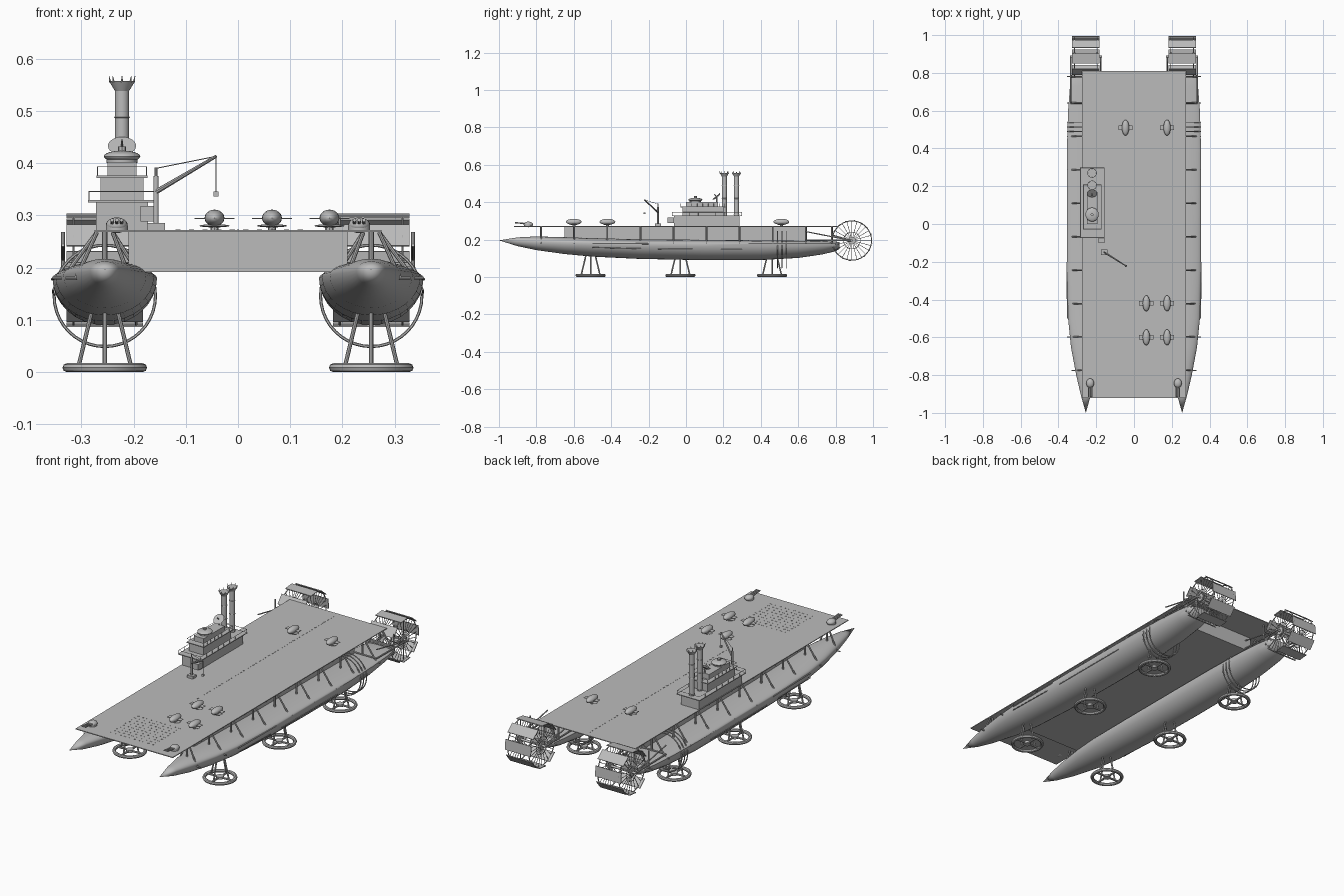
import bpy, bmesh, math
from mathutils import Matrix, Vector

cube = bpy.data.objects.get("Cube")
if cube:
    bpy.data.objects.remove(cube)

grey = bpy.data.materials.new("plain grey")
grey.use_nodes = True
COLOUR = (0.5, 0.5, 0.5, 1)
grey.diffuse_color = COLOUR
grey.node_tree.nodes["Principled BSDF"].inputs["Base Color"].default_value = COLOUR


class Part:
    """Collects simple solids, then becomes one named object."""

    def __init__(self, name):
        self.name, self.bm = name, bmesh.new()

    def box(self, lo, hi, turn=None):
        lo, hi = Vector(lo), Vector(hi)
        m = Matrix.Translation((lo + hi) / 2) @ Matrix.Diagonal((*(hi - lo), 1))
        bmesh.ops.create_cube(self.bm, size=1, matrix=turn @ m if turn else m)

    def rod(self, a, b, r, r2=None, n=8):
        a, b = Vector(a), Vector(b)
        m = Matrix.Translation((a + b) / 2) @ (b - a).to_track_quat("Z", "Y").to_matrix().to_4x4()
        bmesh.ops.create_cone(self.bm, cap_ends=True, segments=n, radius1=r,
                              radius2=r if r2 is None else r2, depth=(b - a).length, matrix=m)

    def ball(self, c, size):
        m = Matrix.Translation(c) @ Matrix.Diagonal((*size, 1))
        bmesh.ops.create_uvsphere(self.bm, u_segments=20, v_segments=12, radius=1, matrix=m)

    def ring(self, c, radius, tube, axis="Z", n=36, k=8):
        turn = {"Z": Matrix(), "X": Matrix.Rotation(math.pi / 2, 4, "Y"),
                "Y": Matrix.Rotation(math.pi / 2, 4, "X")}[axis]
        m = Matrix.Translation(c) @ turn
        loops = []
        for i in range(n):
            a = math.tau * i / n
            loops.append([])
            for j in range(k):
                b = math.tau * j / k
                d = radius + tube * math.cos(b)
                loops[-1].append(self.bm.verts.new(
                    m @ Vector((d * math.cos(a), d * math.sin(a), tube * math.sin(b)))))
        self.skin(loops + loops[:1])

    def skin(self, loops):
        for p, q in zip(loops, loops[1:]):
            for j in range(len(p)):
                k = (j + 1) % len(p)
                self.bm.faces.new((p[j], p[k], q[k], q[j]))

    def done(self):
        bmesh.ops.remove_doubles(self.bm, verts=self.bm.verts, dist=1e-5)
        bmesh.ops.recalc_face_normals(self.bm, faces=self.bm.faces)
        mesh = bpy.data.meshes.new(self.name)
        self.bm.to_mesh(mesh)
        self.bm.free()
        mesh.materials.append(grey)
        mesh.shade_smooth()
        mesh.set_sharp_from_angle(angle=math.radians(35))
        bpy.context.collection.objects.link(bpy.data.objects.new(self.name, mesh))


HULL_X, DECK_Z, AXLE_Y, AXLE_Z = 0.255, 0.272, 0.887, 0.195

# Deck plate with the deep box below it
p = Part("deck")
p.box((-0.275, -0.92, 0.268), (0.275, 0.81, DECK_Z))
p.box((-0.21, -0.65, 0.192), (0.21, 0.64, 0.27))
p.done()

# Small deck studs: centre line and front grid
p = Part("deck_studs")
for i in range(45):
    y = -0.33 + i * 0.025
    p.box((-0.002, y, DECK_Z), (0.002, y + 0.012, DECK_Z + 0.001))
for i in range(10):
    for j in range(10):
        x, y = -0.12 + i * 0.026, -0.86 + j * 0.024
        p.box((x, y, DECK_Z), (x + 0.01, y + 0.004, DECK_Z + 0.001))
p.done()

# Hull stations: y, half width, bottom, widest height, top
STATIONS = [(-1, 0, .196, .196, .196), (-.9, .028, .165, .194, .212), (-.8, .051, .144, .19, .217),
            (-.65, .079, .123, .186, .213), (-.5, .094, .109, .183, .208), (-.25, .1, .097, .18, .202),
            (.1, .1, .09, .18, .199), (.4, .1, .091, .18, .196), (.6, .094, .102, .18, .194),
            (.73, .084, .121, .18, .192), (.8, .073, .138, .18, .19), (.82, .05, .15, .178, .186)]
for s, side in ((-1, "right"), (1, "left")):
    cx = s * HULL_X

    p = Part(side + "_hull")
    loops = []
    for y, w, low, mid, top in STATIONS:
        loop = []
        for j in range(32):
            a = math.tau * j / 32
            up = math.sin(a)
            z = mid + up * (top - mid if up > 0 else mid - low)
            loop.append(p.bm.verts.new((cx + w * math.cos(a), y, z)))
        loops.append(loop)
    p.skin(loops)
    p.bm.faces.new(loops[-1])
    p.done()

    # Strips along the hull flanks
    p = Part(side + "_hull_strips")
    p.rod((cx + s * 0.097, -0.5, 0.18), (cx + s * 0.1, -0.2, 0.178), 0.003)
    p.rod((cx + s * 0.099, -0.5, 0.158), (cx + s * 0.099, -0.24, 0.152), 0.002)
    p.rod((cx + s * 0.097, -0.15, 0.15), (cx + s * 0.097, 0.3, 0.148), 0.002)
    p.done()

    # Struts carrying the deck on the hull
    p = Part(side + "_deck_struts")
    for i in range(10):
        y = min(-0.775 + i * 0.177, 0.78)
        w = 0.055 if i == 0 else 0.08
        p.rod((s * 0.27, y, 0.268), (cx + s * w, y, 0.18), 0.004)
        p.rod((cx + s * (w - 0.015), y, 0.18), (cx + s * (w + 0.02), y, 0.18), 0.003)
        p.rod((s * 0.24, y, 0.268), (cx - s * w * 0.8, y, 0.19), 0.004)
        p.rod((cx, y, 0.195), (cx, y, 0.268), 0.005)
    p.done()

    # Hoops around the stern of the hull
    p = Part(side + "_hull_hoops")
    for y in (0.49, 0.513, 0.536):
        p.ring((cx, y, 0.146), 0.097, 0.003, "Y", 40, 6)
    p.done()

    # Ring feet with spokes and splayed legs
    for y, place in ((-0.51, "front"), (-0.03, "middle"), (0.46, "rear")):
        p = Part(f"{side}_{place}_foot")
        p.ring((cx, y, 0.0085), 0.0725, 0.0085)
        p.rod((cx, y, 0.004), (cx, y, 0.016), 0.018, n=16)
        p.rod((cx - 0.07, y, 0.01), (cx + 0.07, y, 0.01), 0.005)
        p.rod((cx, y - 0.07, 0.01), (cx, y + 0.07, 0.01), 0.005)
        for dx, dy in ((1, 0), (-1, 0), (0, 1), (0, -1)):
            p.rod((cx + dx * 0.05, y + dy * 0.05, 0.012),
                  (cx + dx * 0.026, y + dy * 0.026, 0.112), 0.004)
        p.done()

    # Paddle wheel with rims, spokes and eight boards
    p = Part(side + "_paddle_wheel")
    hub = Vector((cx, AXLE_Y, AXLE_Z))
    p.rod(hub - Vector((0.085, 0, 0)), hub + Vector((0.085, 0, 0)), 0.006, n=12)
    for dx in (-0.06, 0.06):
        c = hub + Vector((dx, 0, 0))
        p.ring(c, 0.105, 0.0025, "X", 40, 6)
        p.ring(c, 0.045, 0.0015, "X", 32, 6)
        p.rod(c - Vector((0.005, 0, 0)), c + Vector((0.005, 0, 0)), 0.02, n=16)
        for i in range(24):
            a = math.tau * i / 24
            p.rod(c, c + 0.105 * Vector((0, math.cos(a), math.sin(a))), 0.0015, n=5)
    for i in range(8):
        turn = Matrix.Translation(hub) @ Matrix.Rotation(math.tau * i / 8 + 0.1, 4, "X")
        p.box((-0.073, -0.026, 0.103), (0.073, 0.026, 0.107), turn)
    p.done()

    # Wheel arms and drive rods
    p = Part(side + "_wheel_arms")
    for dx in (-0.08, 0.08):
        x = cx + dx
        p.rod((x, 0.64, 0.243), (x, AXLE_Y, AXLE_Z), 0.003)
        p.rod((x, 0.64, 0.198), (x, AXLE_Y, AXLE_Z), 0.004)
        p.rod((x, 0.78, 0.268), (x, 0.78, 0.19), 0.004)
        p.rod((x, 0.78, 0.225), (x, AXLE_Y, AXLE_Z), 0.003)
    for y in (0.64, 0.78):
        p.rod((cx - 0.08, y, 0.198), (cx + 0.08, y, 0.198), 0.004)
    p.done()

    # Bow gun turret
    p = Part(side + "_bow_gun")
    gx = s * 0.232
    p.rod((gx, -0.845, DECK_Z), (gx, -0.845, 0.28), 0.021, n=20)
    p.ball((gx, -0.843, 0.281), (0.021, 0.025, 0.015))
    for dx in (-0.009, 0, 0.009):
        p.rod((gx + dx, -0.85, 0.285), (gx + dx, -0.915, 0.291), 0.0035)
    p.done()

# Winged pods on the deck
for i, (x, y) in enumerate(((-.045, .51), (.175, .51), (.065, -.42), (.175, -.42), (.065, -.6), (.175, -.6))):
    p = Part(f"pod_{i + 1}")
    p.ball((x, y, 0.295), (0.019, 0.042, 0.016))
    p.ball((x, y, 0.28), (0.029, 0.018, 0.003))
    p.box((x - 0.038, y - 0.012, 0.293), (x + 0.038, y + 0.012, 0.295))
    p.rod((x, y, DECK_Z), (x, y, 0.285), 0.008)
    p.done()

# Stepped deckhouse
CX = -0.222
p = Part("deckhouse")
for w, y0, y1, z0, z1 in ((.05, -.065, .285, DECK_Z, .325), (.065, -.075, .3, .325, .329),
                          (.041, -.02, .2, .329, .372), (.049, -.03, .21, .372, .376),
                          (.028, 0, .17, .376, .402)):
    p.box((CX - w, y0, z0), (CX + w, y1, z1))
p.box((-0.187, -0.1, 0.288), (-0.155, -0.065, 0.318))
p.done()

# Railings on both levels
p = Part("deckhouse_railings")
for w, y0, y1, z in ((.063, -.073, .298, .329), (.047, -.028, .208, .376)):
    top = z + 0.017
    for x in (CX - w, CX + w):
        p.rod((x, y0, top), (x, y1, top), 0.001, n=5)
        for i in range(9):
            y = y0 + (y1 - y0) * i / 8
            p.rod((x, y, z), (x, y, top), 0.001, n=5)
    for y in (y0, y1):
        p.rod((CX - w, y, top), (CX + w, y, top), 0.001, n=5)
p.done()

# Roof dome and tilted dish
p = Part("roof_dome")
p.rod((CX, 0.05, 0.4), (CX, 0.05, 0.41), 0.03, n=24)
p.ball((CX, 0.05, 0.413), (0.035, 0.037, 0.011))
p.rod((CX, 0.05, 0.42), (CX, 0.05, 0.432), 0.008)
p.done()
p = Part("dish")
p.rod((CX, 0.165, 0.39), (CX, 0.165, 0.428), 0.004)
p.rod((CX, 0.167, 0.427), (CX, 0.162, 0.433), 0.02, 0.027, n=24)
p.rod((CX, 0.165, 0.428), (CX, 0.15, 0.444), 0.002)
p.done()

# Twin funnels with flared crowns
for y, place in ((0.205, "front"), (0.27, "rear")):
    p = Part(place + "_funnel")
    p.rod((CX, y, 0.325), (CX, y, 0.545), 0.0135, n=24)
    p.rod((CX, y, 0.538), (CX, y, 0.557), 0.0135, 0.025, n=24)
    for z in (0.335, 0.42, 0.488):
        p.ring((CX, y, z), 0.0135, 0.0015)
    for i in range(8):
        a = math.tau * i / 8
        d = Vector((math.cos(a), math.sin(a), 0))
        p.rod(Vector((CX, y, 0.555)) + d * 0.023, Vector((CX, y, 0.567)) + d * 0.025, 0.0025, 0.0005, 5)
    p.done()

# Deck crane
p = Part("crane")
foot, tip = Vector((-0.157, -0.15, 0.345)), Vector((-0.042, -0.222, 0.413))
p.box((-0.174, -0.165, DECK_Z), (-0.14, -0.135, 0.285))
p.rod((foot.x, foot.y, DECK_Z), (foot.x, foot.y, 0.375), 0.005, n=12)
p.rod((foot.x, foot.y, 0.37), (foot.x, foot.y, 0.392), 0.0025)
p.rod(foot, tip, 0.005, 0.003)
p.rod((foot.x, foot.y, 0.39), tip, 0.001, n=5)
p.rod(tip, tip - Vector((0, 0, 0.07)), 0.001, n=5)
p.box(tip - Vector((0.005, 0.005, 0.077)), tip + Vector((0.005, 0.005, -0.067)))
p.done()
